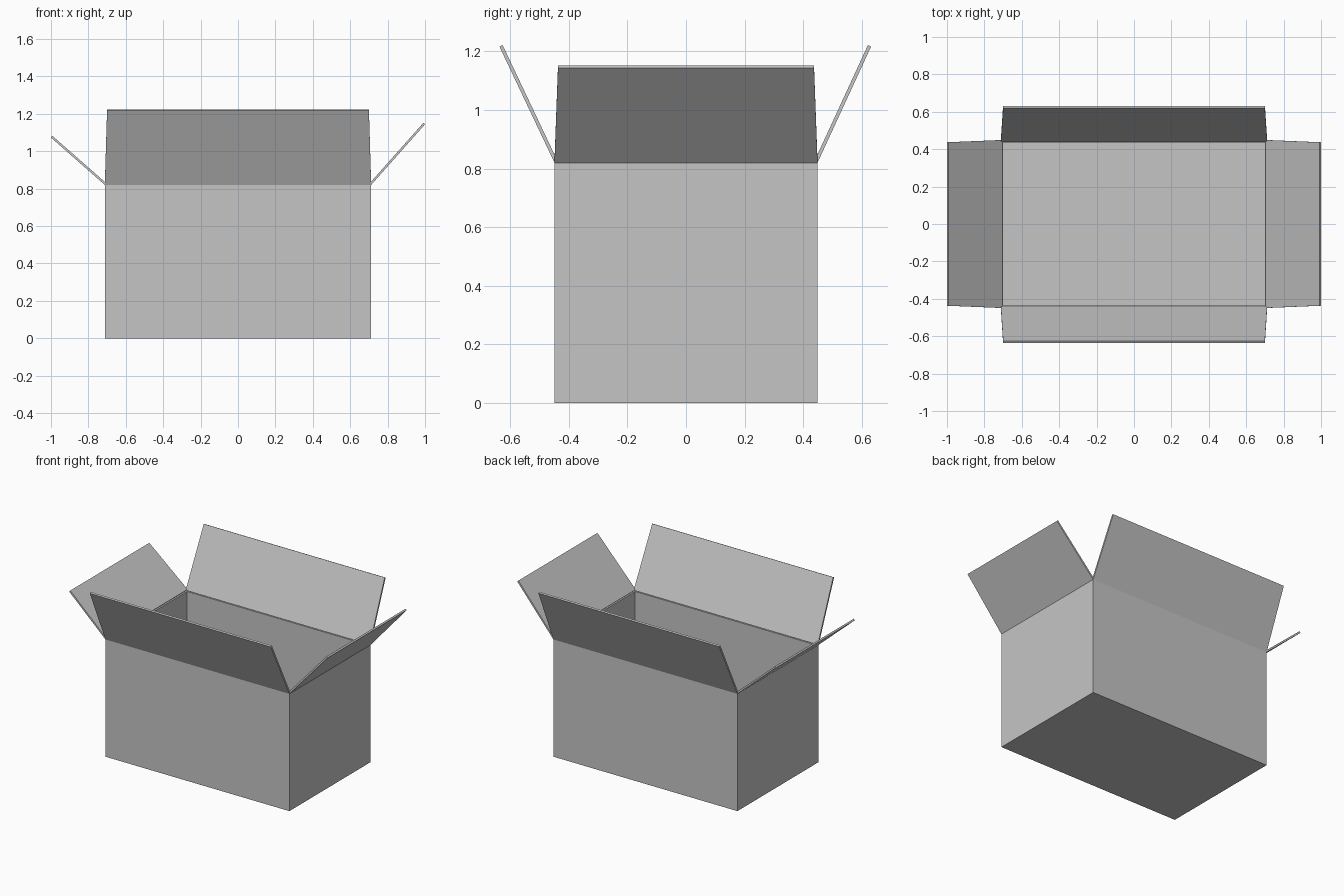
import bpy
import bmesh
from mathutils import Vector

cube = bpy.data.objects.get("Cube")
if cube:
    bpy.data.objects.remove(cube, do_unlink=True)

HALF_X, HALF_Y, HEIGHT, CARD = 0.712, 0.449, 0.82, 0.012
TAPER = 0.012

card = bpy.data.materials.new("grey_cardboard")
card.use_nodes = True
GREY = (0.56, 0.56, 0.56, 1)
card.diffuse_color = GREY
card.node_tree.nodes["Principled BSDF"].inputs["Base Color"].default_value = GREY


def finish(bm, name):
    bmesh.ops.recalc_face_normals(bm, faces=bm.faces)
    mesh = bpy.data.meshes.new(name)
    bm.to_mesh(mesh)
    bm.free()
    mesh.materials.append(card)
    obj = bpy.data.objects.new(name, mesh)
    bpy.context.collection.objects.link(obj)


# Open carton: block with its top inset and pushed down to the floor
bm = bmesh.new()
bmesh.ops.create_cube(bm, size=1)
for v in bm.verts:
    v.co = (v.co.x * 2 * HALF_X, v.co.y * 2 * HALF_Y, (v.co.z + 0.5) * HEIGHT)
top = max(bm.faces, key=lambda f: f.calc_center_median().z)
bmesh.ops.inset_region(bm, faces=[top], thickness=CARD, use_even_offset=True)
floor = bmesh.ops.extrude_discrete_faces(bm, faces=[top])["faces"][0]
for v in floor.verts:
    v.co.z = CARD
finish(bm, "carton_body")


def flap(name, outward, hinge, half_width, tip_out, tip_z):
    """Tapered card panel, hinged on the outer top edge of one wall."""
    out = Vector(outward)
    side = Vector((-out.y, out.x, 0))
    up = Vector((0, 0, 1))
    root = out * hinge + up * HEIGHT
    tip = out * tip_out + up * tip_z
    slope = (tip - root).normalized()
    inward = (up * slope.dot(out) - out * slope.z) * CARD
    bm = bmesh.new()
    rings = []
    for offset in (Vector(), inward):
        rings.append([bm.verts.new(p + side * s * w + offset) for p, s, w in (
            (root, -1, half_width), (root, 1, half_width),
            (tip, 1, half_width - TAPER), (tip, -1, half_width - TAPER))])
    for ring in rings:
        bm.faces.new(ring)
    for i in range(4):
        j = (i + 1) % 4
        bm.faces.new((rings[0][i], rings[0][j], rings[1][j], rings[1][i]))
    finish(bm, name)


# Four splayed lid flaps
flap("front_flap", (0, -1, 0), HALF_Y, HALF_X, 0.637, 1.217)
flap("back_flap", (0, 1, 0), HALF_Y, HALF_X, 0.632, 1.217)
flap("left_flap", (1, 0, 0), HALF_X, HALF_Y, 1.0, 1.144)
flap("right_flap", (-1, 0, 0), HALF_X, HALF_Y, 1.0, 1.073)
